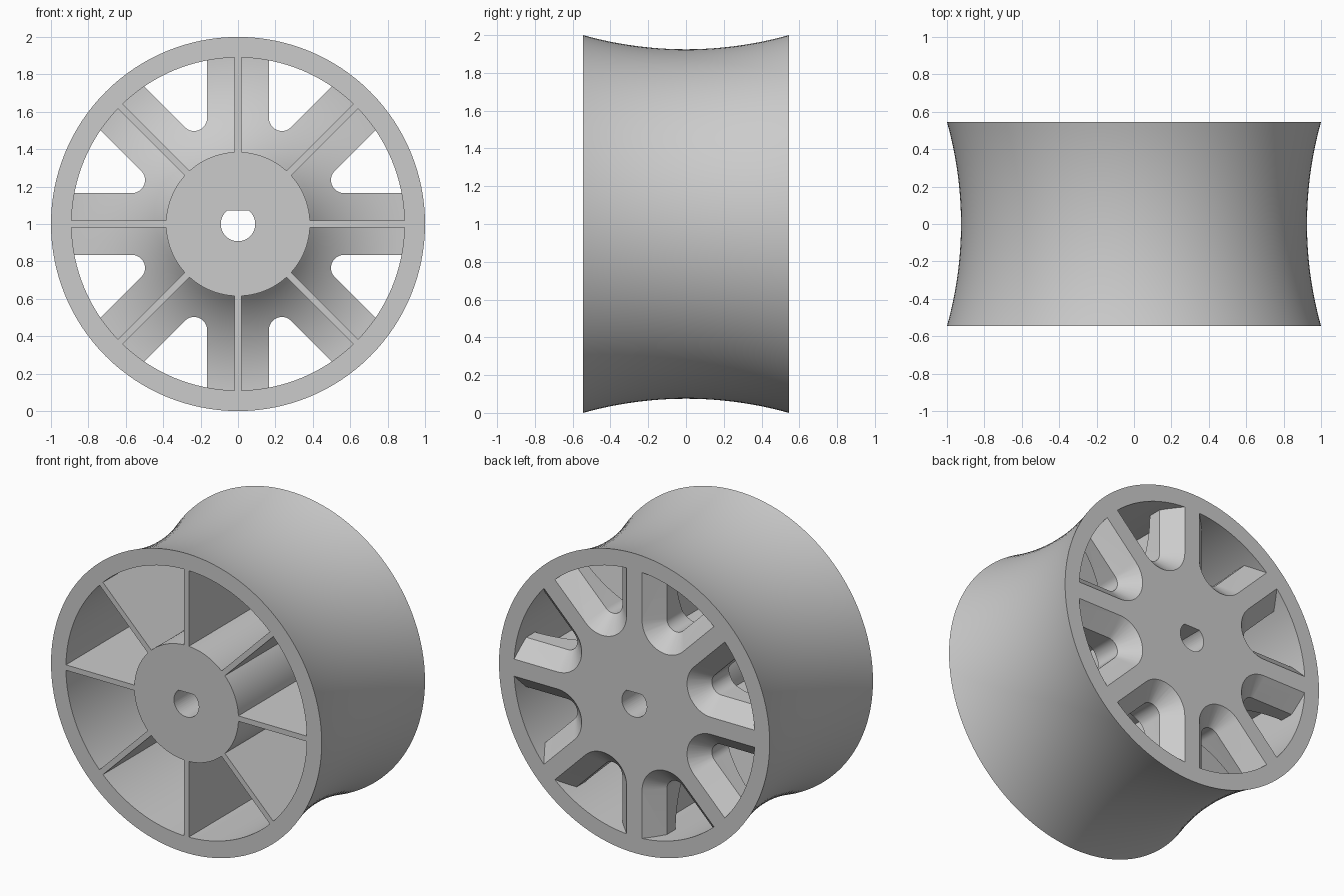
import bpy, bmesh
from math import sin, cos, pi, radians, sqrt, asin
from mathutils import Matrix, Vector

if "Cube" in bpy.data.objects:
    bpy.data.objects.remove(bpy.data.objects["Cube"], do_unlink=True)

HALF = 0.545        # half the wheel width
BORE = 0.89         # inside radius of the rim
HUB = 0.385         # hub radius
FLOOR = 0.345       # depth of the web floor at the rim
SPOKES = 8
WEDGE = pi / SPOKES

grey = bpy.data.materials.new("plain grey")
grey.use_nodes = True
grey.diffuse_color = (0.6, 0.6, 0.6, 1)
grey.node_tree.nodes["Principled BSDF"].inputs["Base Color"].default_value = (0.6, 0.6, 0.6, 1)


def finish(name, bm):
    """Turn a bmesh into an object centred on the axle."""
    bmesh.ops.remove_doubles(bm, verts=bm.verts, dist=1e-5)
    bmesh.ops.recalc_face_normals(bm, faces=bm.faces)
    bmesh.ops.translate(bm, verts=bm.verts, vec=(0, 0, 1))
    mesh = bpy.data.meshes.new(name)
    bm.to_mesh(mesh)
    bm.free()
    mesh.materials.append(grey)
    obj = bpy.data.objects.new(name, mesh)
    bpy.context.collection.objects.link(obj)
    return obj


def smooth(obj):
    for p in obj.data.polygons:
        p.use_smooth = True
    obj.data.set_sharp_from_angle(angle=radians(30))


def lathe(name, profile, steps=128):
    """Revolve (radius, y) points about the y axis."""
    bm = bmesh.new()
    verts = [bm.verts.new((r, y, 0)) for r, y in profile]
    edges = [bm.edges.new(pair) for pair in zip(verts, verts[1:])]
    bmesh.ops.spin(bm, geom=verts + edges, axis=(0, 1, 0), cent=(0, 0, 0),
                   angle=2 * pi, steps=steps, use_merge=False)
    return finish(name, bm)


def loft(bm, rings):
    """Closed solid through matching rings of points."""
    loops = [[bm.verts.new(p) for p in ring] for ring in rings]
    n = len(loops[0])
    for a, b in zip(loops, loops[1:]):
        for i in range(n):
            j = (i + 1) % n
            bm.faces.new((a[i], a[j], b[j], b[i]))
    bm.faces.new(loops[0])
    bm.faces.new(loops[-1])


# Rim with a concave tread
SAG = 0.075
tread_r = (HALF ** 2 + SAG ** 2) / (2 * SAG)
tread = []
for i in range(33):
    y = HALF * (i / 16 - 1)
    tread.append((1 - SAG + tread_r - sqrt(tread_r ** 2 - y ** 2), y))
rim = lathe("rim", tread + [(BORE, HALF), (BORE, -HALF), tread[0]])
smooth(rim)

# Hub and web: the floor sweeps in an arc from hub to rim
RISE = 0.22
run = BORE - HUB
sweep_r = (run ** 2 + RISE ** 2) / (2 * RISE)
steep = asin(run / sweep_r)
sweep = []
for i in range(17):
    a = steep * (1 - i / 16)
    sweep.append((BORE - sweep_r * sin(a), FLOOR - sweep_r * (1 - cos(a))))
outer = BORE + 0.002
web = lathe("hub_and_web", [(0, -HALF), (HUB, -HALF)] + sweep +
            [(outer, FLOOR), (outer, HALF), (0, HALF)])

# Cutter: rounded wedge slots, flared at the back, and a D-shaped axle hole
FLARE = 0.108
CENTRE = 0.614


def slot_ring(y, grow, turn):
    f = 0.07 + grow
    pts = []
    for i in range(17):
        a = pi / 2 + WEDGE + (pi - 2 * WEDGE) * i / 16
        pts.append((CENTRE + f * cos(a), f * sin(a)))
    reach = 0.5
    (x0, z0), (x1, z1) = pts[0], pts[-1]
    pts.insert(0, (x0 + reach * cos(WEDGE), z0 + reach * sin(WEDGE)))
    pts.append((x1 + reach * cos(WEDGE), z1 - reach * sin(WEDGE)))
    return [(x * cos(turn) - z * sin(turn), y, x * sin(turn) + z * cos(turn)) for x, z in pts]


bm = bmesh.new()
for k in range(SPOKES):
    turn = WEDGE * (2 * k + 1)
    loft(bm, [slot_ring(0, 0, turn), slot_ring(HALF - FLARE, 0, turn),
              slot_ring(HALF + 0.02, FLARE + 0.02, turn)])

HOLE, FLAT = 0.092, 0.072
start = asin(FLAT / HOLE)
d_shape = []
for i in range(41):
    a = pi - start + (pi + 2 * start) * i / 40
    d_shape.append((HOLE * cos(a), HOLE * sin(a)))
loft(bm, [[(x, y, z) for x, z in d_shape] for y in (-HALF - 0.1, HALF + 0.1)])
cutter = finish("slot_and_axle_cutter", bm)
cutter.hide_render = True

cut = web.modifiers.new("slots", "BOOLEAN")
cut.operation = "DIFFERENCE"
cut.solver = "EXACT"
cut.object = cutter
bpy.context.view_layer.update()
cut_mesh = bpy.data.meshes.new_from_object(web.evaluated_get(bpy.context.evaluated_depsgraph_get()))
web.modifiers.clear()
web.data = cut_mesh
bpy.data.objects.remove(cutter, do_unlink=True)
smooth(web)

# Thin ribs between hub and rim
bm = bmesh.new()
inner, back = HUB - 0.005, FLOOR + 0.06
for k in range(SPOKES):
    place = (Matrix.Rotation(2 * WEDGE * k, 4, "Y")
             @ Matrix.Translation(((inner + outer) / 2, (back - HALF) / 2, 0))
             @ Matrix.Diagonal(Vector((outer - inner, back + HALF, 0.036, 1))))
    bmesh.ops.create_cube(bm, size=1, matrix=place)
finish("ribs", bm)
